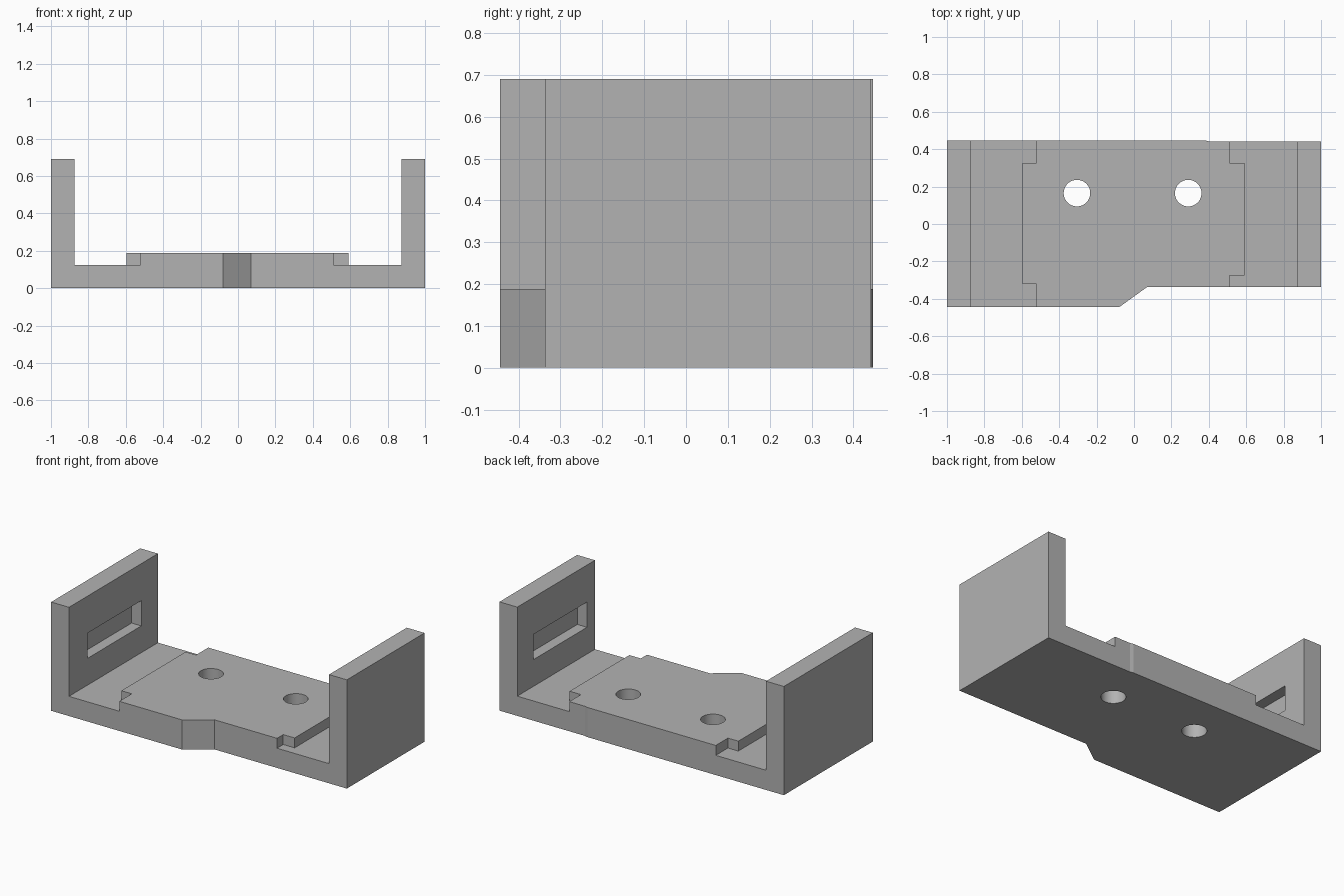
import bpy
import bmesh
import math

if "Cube" in bpy.data.objects:
    bpy.data.objects.remove(bpy.data.objects["Cube"], do_unlink=True)

WALL = 0.875       # inner face of the end walls
FLOOR = 0.125      # height of the side floors
DECK = 0.188       # height of the raised middle deck
TOP = 0.69

grey = bpy.data.materials.new("plain grey")
grey.use_nodes = True
colour = (0.45, 0.45, 0.45, 1)
grey.diffuse_color = colour
grey.node_tree.nodes["Principled BSDF"].inputs["Base Color"].default_value = colour


def prism(name, outline, low, high):
    """Extrude a flat outline upward into a solid."""
    bm = bmesh.new()
    face = bm.faces.new([bm.verts.new((x, y, low)) for x, y in outline])
    grown = bmesh.ops.extrude_face_region(bm, geom=[face], use_keep_orig=True)
    verts = [v for v in grown["geom"] if isinstance(v, bmesh.types.BMVert)]
    bmesh.ops.translate(bm, verts=verts, vec=(0, 0, high - low))
    bmesh.ops.recalc_face_normals(bm, faces=bm.faces)
    mesh = bpy.data.meshes.new(name)
    bm.to_mesh(mesh)
    bm.free()
    obj = bpy.data.objects.new(name, mesh)
    bpy.context.collection.objects.link(obj)
    mesh.materials.append(grey)
    return obj


def rectangle(x0, x1, y0, y1):
    return [(x0, y0), (x1, y0), (x1, y1), (x0, y1)]


def cut(target, cutter):
    """Subtract the cutter from the target and discard it."""
    cutter.hide_render = True
    mod = target.modifiers.new("cut", 'BOOLEAN')
    mod.operation = 'DIFFERENCE'
    mod.solver = 'EXACT'
    mod.object = cutter
    bpy.context.view_layer.objects.active = target
    bpy.ops.object.modifier_apply(modifier=mod.name)
    bpy.data.objects.remove(cutter, do_unlink=True)


# Solid block with the stepped front edge
bracket = prism("bracket", [
    (-1, -0.445), (-0.08, -0.445), (0.07, -0.337), (1, -0.337),
    (1, 0.442), (0.4, 0.442), (0.38, 0.447), (-1, 0.447)], 0, TOP)

# Open the space between the two end walls, down to the deck
cut(bracket, prism("space_cutter", rectangle(-WALL, WALL, -1, 1), DECK, 1))

# Lower side floors, with notches at the deck corners
for side, edge, notch, front in ((-1, 0.595, 0.522, -0.32), (1, 0.59, 0.51, -0.275)):
    outline = [(WALL, -1), (notch, -1), (notch, front), (edge, front),
               (edge, 0.325), (notch, 0.325), (notch, 1), (WALL, 1)]
    cut(bracket, prism("floor_cutter", [(side * x, y) for x, y in outline], FLOOR, 0.25))

# Blind slots in the inner faces of both walls
for side in (-1, 1):
    x0, x1 = sorted((side * 0.8, side * 0.943))
    cut(bracket, prism("slot_cutter", rectangle(x0, x1, -0.257, 0.28), 0.295, 0.455))

# Two round holes through the deck
for x in (-0.305, 0.29):
    circle = [(x + 0.071 * math.cos(math.tau * i / 48),
               0.165 + 0.071 * math.sin(math.tau * i / 48)) for i in range(48)]
    cut(bracket, prism("hole_cutter", circle, -0.2, 0.4))

bpy.ops.object.select_all(action='DESELECT')
bracket.select_set(True)
bpy.context.view_layer.objects.active = bracket
bpy.ops.object.shade_smooth_by_angle(angle=math.radians(12))
